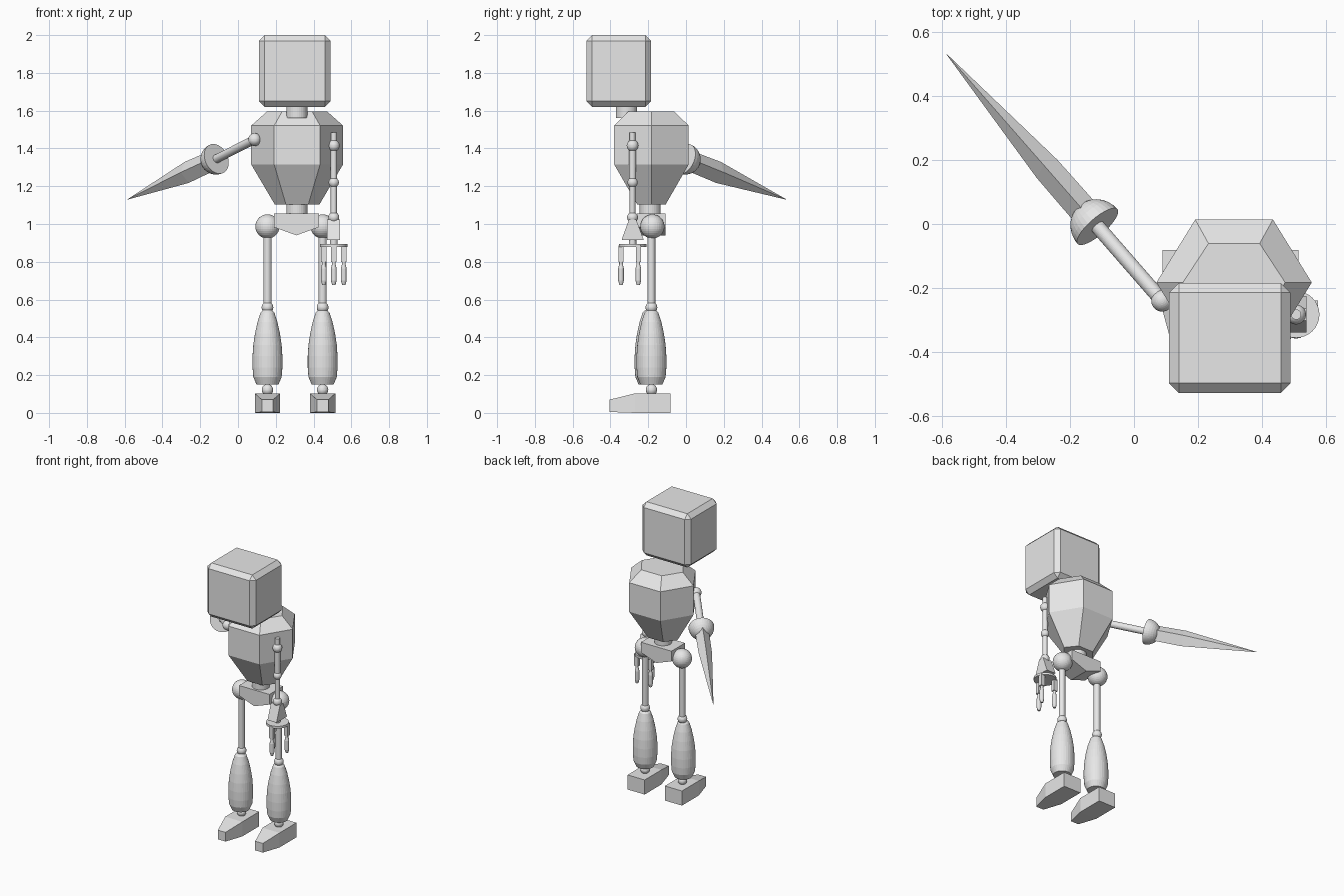
import bpy, bmesh
from math import sin, cos, pi, radians, sqrt
from mathutils import Vector

if "Cube" in bpy.data.objects:
    bpy.data.objects.remove(bpy.data.objects["Cube"])

grey = bpy.data.materials.new("light grey")
grey.use_nodes = True
grey.diffuse_color = (0.8, 0.8, 0.8, 1)
grey.node_tree.nodes["Principled BSDF"].inputs["Base Color"].default_value = grey.diffuse_color


def finish(name, bm):
    bmesh.ops.recalc_face_normals(bm, faces=bm.faces)
    mesh = bpy.data.meshes.new(name)
    bm.to_mesh(mesh)
    bm.free()
    mesh.materials.append(grey)
    obj = bpy.data.objects.new(name, mesh)
    bpy.context.collection.objects.link(obj)
    return obj


def lathe(name, profile, start=(0, 0, 0), axis=(0, 0, 1), sides=32):
    """Closed stack of rings; each profile entry is (height, x radius, y radius)."""
    bm = bmesh.new()
    turn = Vector(axis).to_track_quat('Z', 'Y')
    rings = []
    for h, rx, *ry in profile:
        ry = ry[0] if ry else rx
        rings.append([bm.verts.new(Vector(start) + turn @ Vector(
            (rx * cos(2 * pi * i / sides), ry * sin(2 * pi * i / sides), h)))
            for i in range(sides)])
    for a, b in zip(rings, rings[1:]):
        for i in range(sides):
            j = (i + 1) % sides
            bm.faces.new((a[i], a[j], b[j], b[i]))
    bm.faces.new(rings[0])
    bm.faces.new(rings[-1])
    return finish(name, bm)


def rod(name, a, b, r, sides=32):
    axis = Vector(b) - Vector(a)
    return lathe(name, [(0, r), (axis.length, r)], a, axis, sides)


def ball(name, loc, r):
    bm = bmesh.new()
    bmesh.ops.create_uvsphere(bm, u_segments=32, v_segments=16, radius=r)
    bmesh.ops.translate(bm, verts=bm.verts, vec=loc)
    return finish(name, bm)


def hull(name, points):
    bm = bmesh.new()
    for p in points:
        bm.verts.new(p)
    bmesh.ops.convex_hull(bm, input=bm.verts)
    bmesh.ops.dissolve_limit(bm, angle_limit=radians(1), verts=bm.verts, edges=bm.edges)
    return finish(name, bm)


def box_points(x0, x1, y0, y1, z0, z1):
    return [(x, y, z) for x in (x0, x1) for y in (y0, y1) for z in (z0, z1)]


CX, CY = 0.302, -0.183   # body centre line

# Head: chamfered block
head = hull("head", box_points(0.11, 0.49, -0.528, -0.185, 1.62, 2.0))
bevel = head.modifiers.new("chamfer", 'BEVEL')
bevel.width = 0.03
bevel.segments = 1

# Neck, six-sided torso, waist
rod("neck", (0.312, -0.315, 1.56), (0.312, -0.315, 1.63), 0.056)
k = 2 / sqrt(3)
lathe("torso", [(1.103, 0.118, 0.075 * k), (1.315, 0.243, 0.197 * k),
                (1.521, 0.243, 0.197 * k), (1.595, 0.16, 0.122 * k)],
      (0.313, CY, 0), sides=6)
rod("waist", (0.312, -0.19, 1.04), (0.312, -0.19, 1.115), 0.056)

# Pelvis with a shallow pointed underside
hull("pelvis", box_points(0.19, 0.428, -0.26, -0.108, 0.983, 1.055)
     + [(0.309, -0.26, 0.94), (0.309, -0.108, 0.94)])

# Legs
shin = [(0.15, 0.058), (0.19, 0.075), (0.24, 0.079), (0.3, 0.079), (0.36, 0.075),
        (0.42, 0.066), (0.48, 0.053), (0.53, 0.037), (0.545, 0.022)]
for side, x, shift in (("right", 0.156, -0.01), ("left", 0.448, 0)):
    ball(side + "_hip", (x, CY + 0.005, 0.987), 0.064)
    rod(side + "_thigh", (x, CY, 0.55), (x, CY, 0.96), 0.021)
    ball(side + "_knee", (x, CY, 0.558), 0.031)
    lathe(side + "_shin", shin, (x, CY + shift, 0))
    ball(side + "_ankle", (x, CY, 0.122), 0.03)
    hull(side + "_foot", box_points(x - 0.067, x + 0.067, -0.27, -0.082, 0, 0.103)
         + box_points(x - 0.03, x + 0.03, -0.405, -0.4, 0.005, 0.07))

# Left arm hanging straight down
ax, ay = 0.507, -0.283
rod("left_shoulder_stub", (ax, ay, 1.41), (ax, ay, 1.485), 0.016)
ball("left_shoulder", (ax, ay, 1.415), 0.031)
rod("left_upper_arm", (ax, ay, 1.22), (ax, ay, 1.41), 0.018)
ball("left_elbow", (ax, ay, 1.22), 0.027)
rod("left_forearm", (ax, ay, 1.04), (ax, ay, 1.22), 0.016)
ball("left_wrist", (ax, ay, 1.035), 0.029)
hull("left_hand", box_points(0.47, 0.54, -0.302, -0.264, 1.02, 1.024)
     + box_points(0.47, 0.54, -0.34, -0.225, 0.915, 0.919))
rod("left_palm_stem", (ax, ay, 0.885), (ax, ay, 0.92), 0.02)
rod("left_palm", (ax, ay, 0.877), (ax, ay, 0.893), 0.073)

# Three jointed fingers around the palm
for n in range(3):
    a = radians(30 + 120 * n)
    fx, fy = ax + 0.061 * cos(a), ay + 0.061 * sin(a)
    rod(f"left_finger_{n + 1}", (fx, fy, 0.77), (fx, fy, 0.885), 0.01, 16)
    lathe(f"left_fingertip_{n + 1}", [(0.678, 0.009), (0.7, 0.015), (0.765, 0.015), (0.785, 0.01)],
          (fx, fy, 0), sides=16)
    hull(f"left_knuckle_{n + 1}", box_points(fx - 0.015, fx + 0.015, fy - 0.013, fy + 0.013, 0.8, 0.885))

# Right arm reaching back, ending in a cup and a long spike
shoulder = Vector((0.088, -0.24, 1.447))
cup = Vector((-0.114, -0.008, 1.345))
tip = Vector((-0.585, 0.53, 1.13))
ball("right_shoulder", shoulder, 0.034)
rod("right_upper_arm", shoulder, cup, 0.023)
lathe("right_cup", [(0.088 * sin(t * pi / 16), 0.083 * cos(t * pi / 16)) for t in range(8)]
      + [(0.088, 0.002)], cup, cup - shoulder)
reach = tip - cup
lathe("right_spike", [(0.03, 0.045, 0.055), (0.25, 0.043, 0.058), (reach.length, 0.001)],
      cup, reach, sides=4)
